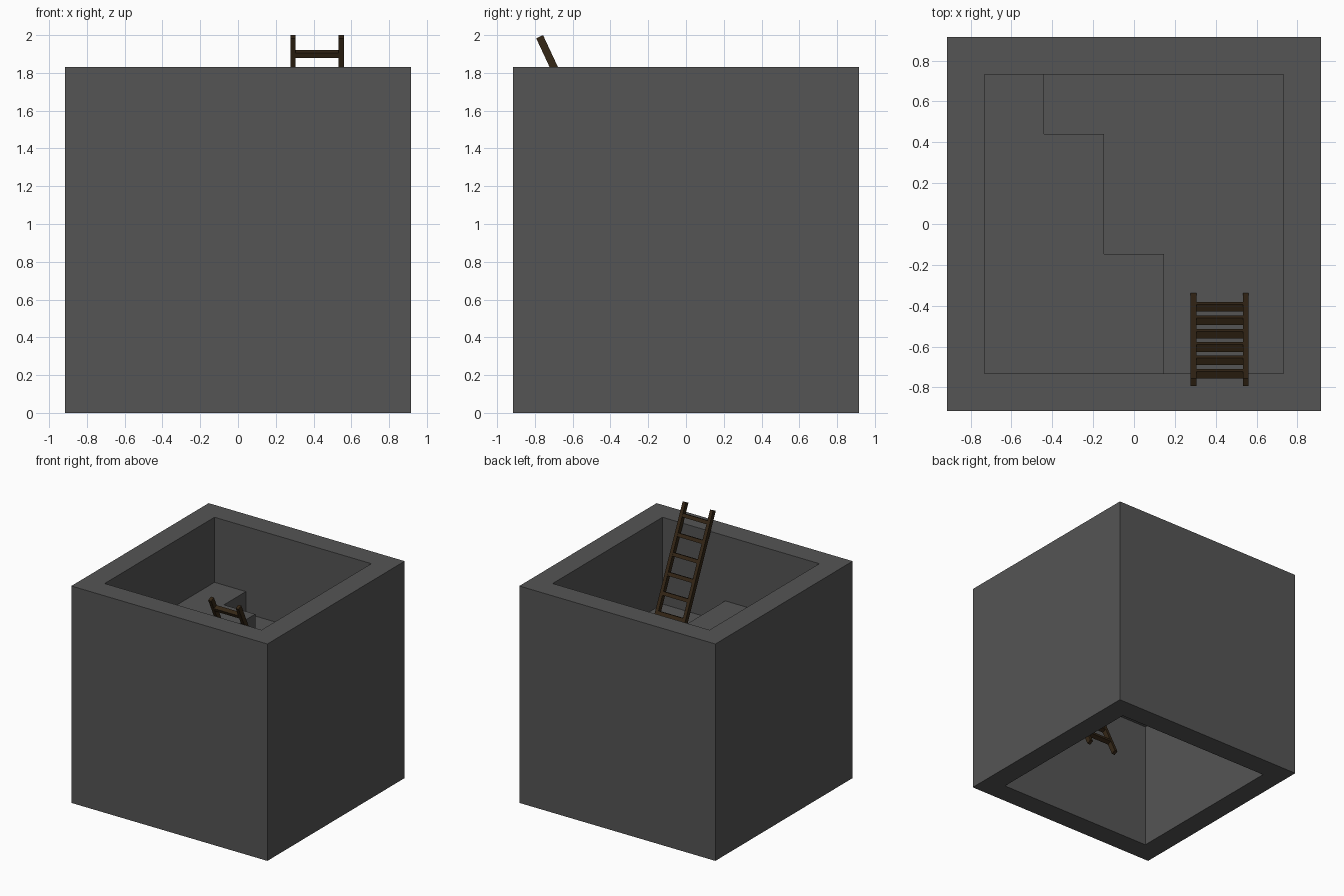
import bpy, bmesh
from math import radians, tan
from mathutils import Matrix

if "Cube" in bpy.data.objects:
    bpy.data.objects.remove(bpy.data.objects["Cube"])

U = 0.1831            # one wall thickness; the box is ten of these wide and tall
H = 10 * U
OUT, INN = 5 * U, 4 * U
STEP = 2 * INN / 5    # plan size of one stair block


def material(name, rgb):
    m = bpy.data.materials.new(name)
    m.diffuse_color = (*rgb, 1)
    m.use_nodes = True
    m.node_tree.nodes["Principled BSDF"].inputs["Base Color"].default_value = m.diffuse_color
    return m


STONE = material("dark_stone", (0.09, 0.09, 0.09))
WOOD = material("dark_wood", (0.035, 0.02, 0.008))


def finish(name, bm, mat):
    bmesh.ops.recalc_face_normals(bm, faces=bm.faces)
    me = bpy.data.meshes.new(name)
    bm.to_mesh(me)
    bm.free()
    me.materials.append(mat)
    ob = bpy.data.objects.new(name, me)
    bpy.context.collection.objects.link(ob)
    return ob


def prism(name, pts, z0, z1, mat):
    bm = bmesh.new()
    face = bm.faces.new([bm.verts.new((x, y, z0)) for x, y in pts])
    ext = bmesh.ops.extrude_face_region(bm, geom=[face], use_keep_orig=True)
    for v in ext["geom"]:
        if isinstance(v, bmesh.types.BMVert):
            v.co.z = z1
    return finish(name, bm, mat)


def square(r):
    return [(-r, -r), (r, -r), (r, r), (-r, r)]


# square tube walls, open at top and bottom
bm = bmesh.new()
rings = [[bm.verts.new((x, y, z)) for x, y in square(r)]
         for r, z in ((OUT, 0), (OUT, H), (INN, H), (INN, 0))]
for k in range(4):
    a, b = rings[k], rings[(k + 1) % 4]
    for i in range(4):
        j = (i + 1) % 4
        bm.faces.new((a[i], a[j], b[j], b[i]))
finish("walls", bm, STONE)

# raised floor and the stepped platform on it
floor_z = 6 * U
prism("floor", square(INN), floor_z - 0.01, floor_z, STONE)
g = [-INN + STEP * i for i in range(6)]
plan = [(g[0], g[0]), (g[3], g[0]), (g[3], g[2]), (g[2], g[2]),
        (g[2], g[4]), (g[1], g[4]), (g[1], g[5]), (g[0], g[5])]
prism("stepped_platform", plan, floor_z, 7 * U, STONE)

# leaning ladder, passing through the floor
TILT = radians(25)
LX, HALF = 0.419, 0.128
Z_TOP, Z_BOT = 1.9915, 0.10


def ladder_y(z):
    return -0.775 + (Z_TOP - z) * tan(TILT)


def tilted_box(name, x, z, size):
    bm = bmesh.new()
    bmesh.ops.create_cube(bm, size=1)
    bm.transform(Matrix.Translation((x, ladder_y(z), z))
                 @ Matrix.Rotation(TILT, 4, 'X') @ Matrix.Diagonal((*size, 1)))
    return finish(name, bm, WOOD)


length = (Z_TOP - Z_BOT) / Matrix.Rotation(TILT, 3, 'X')[1][1]
for side, s in (("left", -1), ("right", 1)):
    tilted_box(f"ladder_rail_{side}", LX + s * HALF, (Z_TOP + Z_BOT) / 2,
               (0.028, 0.04, length))
for i in range(13):
    tilted_box(f"ladder_rung_{i + 1}", LX, 1.90 - 0.14 * i,
               (2 * HALF - 0.02, 0.038, 0.03))
